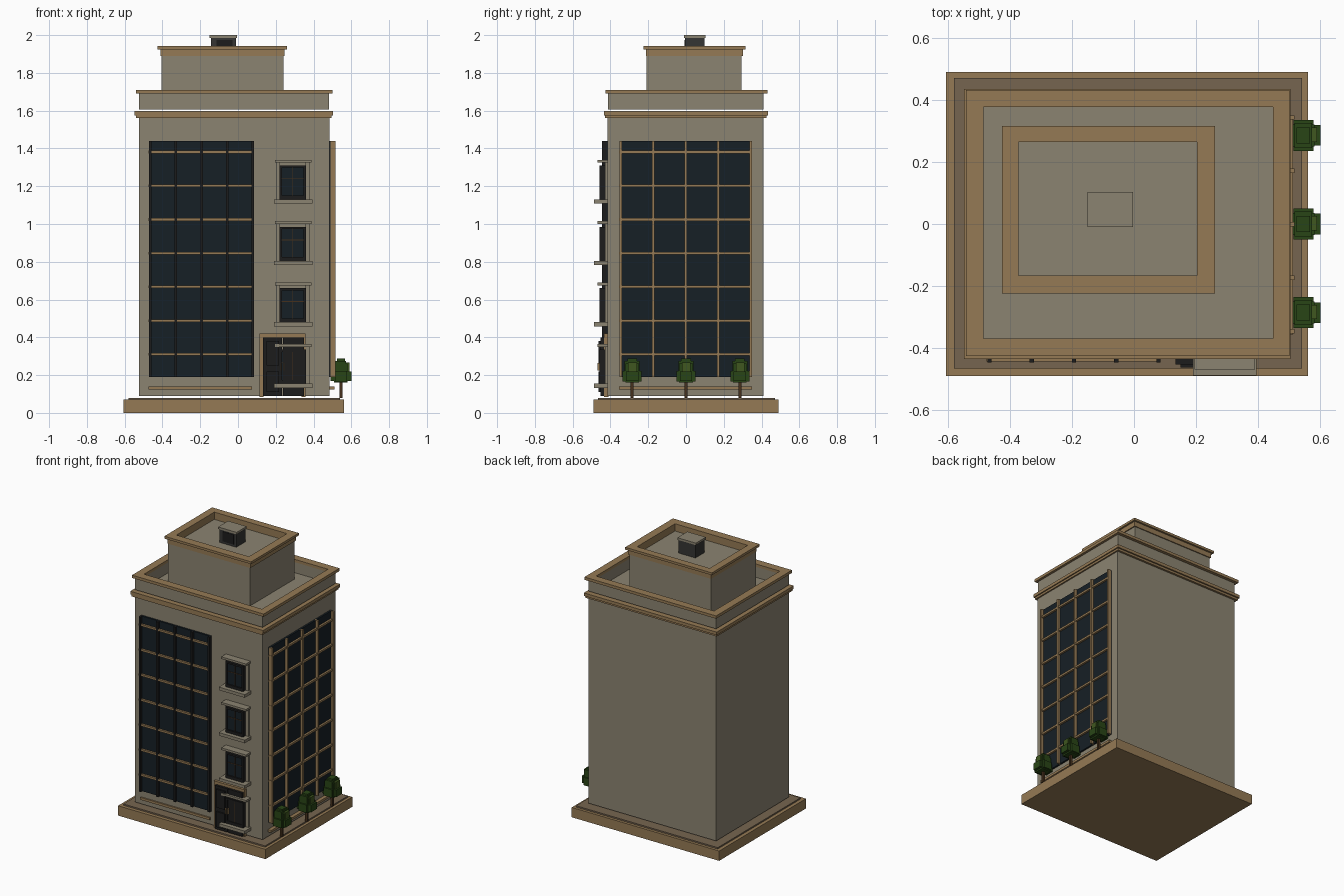
import bpy


def mat(name, r, g, b):
    m = bpy.data.materials.new(name)
    m.diffuse_color = (r, g, b, 1)
    return m


STONE = mat("stone", 0.26, 0.23, 0.165)
TAN = mat("tan_trim", 0.30, 0.195, 0.09)
PAVE = mat("paving", 0.18, 0.13, 0.08)
GLASS = mat("glass", 0.008, 0.014, 0.019)
DARK = mat("dark_metal", 0.012, 0.012, 0.012)
VENT = mat("vent_grey", 0.035, 0.035, 0.033)
BROWN = mat("brown", 0.06, 0.03, 0.012)
LEAF = mat("leaf", 0.022, 0.06, 0.008)
LEAF2 = mat("leaf_light", 0.05, 0.095, 0.014)

QUADS = [(0, 3, 2, 1), (4, 5, 6, 7), (0, 1, 5, 4), (1, 2, 6, 5), (2, 3, 7, 6), (3, 0, 4, 7)]


def make(name, verts, faces, material):
    me = bpy.data.meshes.new(name)
    me.from_pydata(verts, [], faces)
    me.materials.append(material)
    ob = bpy.data.objects.new(name, me)
    bpy.context.collection.objects.link(ob)
    return ob


def rect(x0, x1, y0, y1, z):
    return [(x0, y0, z), (x1, y0, z), (x1, y1, z), (x0, y1, z)]


def boxes(name, material, *items):
    """One object made of boxes given as x0, x1, y0, y1, z0, z1."""
    verts, faces = [], []
    for x0, x1, y0, y1, z0, z1 in items:
        n = len(verts)
        verts += rect(x0, x1, y0, y1, z0) + rect(x0, x1, y0, y1, z1)
        faces += [tuple(n + i for i in q) for q in QUADS]
    return make(name, verts, faces, material)


def ring(name, material, outer, inner, z0, z1):
    """Rectangular frame lying flat, outer and inner as x0, x1, y0, y1."""
    verts = rect(*outer, z0) + rect(*outer, z1) + rect(*inner, z0) + rect(*inner, z1)
    faces = []
    for i in range(4):
        j = (i + 1) % 4
        faces += [(i, j, j + 4, i + 4), (i + 8, i + 12, j + 12, j + 8),
                  (i + 4, j + 4, j + 12, i + 12), (i, i + 8, j + 8, j)]
    return make(name, verts, faces, material)


# Base and paving
boxes("base_slab", TAN, (-0.605, 0.56, -0.49, 0.49, 0, 0.07))
boxes("paving", PAVE, (-0.58, 0.54, -0.465, 0.47, 0.07, 0.08))

# Main block and cornice
boxes("main_block", STONE, (-0.525, 0.485, -0.415, 0.41, 0.09, 1.575))
boxes("cornice", TAN, (-0.54, 0.495, -0.43, 0.425, 1.56, 1.585),
      (-0.547, 0.503, -0.435, 0.435, 1.575, 1.597))

# Roof terrace with parapet
boxes("terrace_floor", STONE, (-0.51, 0.47, -0.40, 0.395, 1.605, 1.615))
ring("parapet", STONE, (-0.525, 0.483, -0.412, 0.41), (-0.485, 0.447, -0.368, 0.377), 1.605, 1.69)
ring("parapet_coping", TAN, (-0.54, 0.5, -0.425, 0.432), (-0.485, 0.447, -0.368, 0.377), 1.69, 1.71)

# Penthouse
boxes("penthouse", STONE, (-0.405, 0.24, -0.21, 0.295, 1.61, 1.89))
ring("penthouse_band", TAN, (-0.41, 0.247, -0.213, 0.302), (-0.372, 0.202, -0.165, 0.264), 1.89, 1.925)
ring("penthouse_coping", TAN, (-0.425, 0.26, -0.224, 0.315), (-0.372, 0.202, -0.165, 0.264), 1.925, 1.942)

# Rooftop vent
boxes("vent_body", VENT, (-0.143, -0.01, -0.005, 0.098, 1.885, 1.985))
boxes("vent_grille", DARK, (-0.115, -0.03, -0.008, 0.0, 1.905, 1.975))
boxes("vent_lid", STONE, (-0.15, -0.004, -0.01, 0.103, 1.985, 2.0))

# Curtain walls: front and right
LEVELS = [0.31 + 0.1785 * i for i in range(7)]
boxes("front_glass", GLASS, (-0.47, 0.08, -0.428, -0.41, 0.19, 1.44))
boxes("front_mullions", DARK, *[(x - 0.007, x + 0.007, -0.445, -0.42, 0.19, 1.44)
                                for x in [-0.465 + 0.136 * i for i in range(5)]])
boxes("front_transoms", TAN, *[(-0.475, 0.075, -0.442, -0.42, z - 0.007, z + 0.007) for z in LEVELS])
boxes("front_low_band", TAN, (-0.475, 0.073, -0.425, -0.41, 0.123, 0.14))

boxes("right_glass", GLASS, (0.48, 0.498, -0.35, 0.345, 0.19, 1.44))
boxes("right_mullions", TAN, *[(0.49, 0.517, y - 0.007, y + 0.007, 0.19, 1.44)
                               for y in [-0.345 + 0.172 * i for i in range(5)]])
boxes("right_transoms", TAN, *[(0.49, 0.512, -0.355, 0.35, z - 0.007, z + 0.007) for z in LEVELS])
boxes("right_low_band", TAN, (0.48, 0.51, -0.355, 0.35, 0.123, 0.14))

# Small front windows, one per floor
for i in range(4):
    z = 0.145 + 0.325 * i
    n = f"window_{i + 1}"
    boxes(n + "_surround", STONE, (0.2, 0.222, -0.428, -0.41, z, z + 0.215),
          (0.358, 0.382, -0.428, -0.41, z, z + 0.215))
    boxes(n + "_pane", GLASS, (0.225, 0.355, -0.448, -0.41, z + 0.03, z + 0.185))
    boxes(n + "_frame", DARK, (0.22, 0.232, -0.458, -0.41, z + 0.005, z + 0.19),
          (0.348, 0.36, -0.458, -0.41, z + 0.005, z + 0.19),
          (0.232, 0.348, -0.458, -0.41, z + 0.005, z + 0.03),
          (0.232, 0.348, -0.458, -0.41, z + 0.178, z + 0.19))
    boxes(n + "_bars", BROWN, (0.288, 0.292, -0.452, -0.44, z + 0.03, z + 0.18),
          (0.232, 0.348, -0.451, -0.44, z + 0.118, z + 0.122))
    boxes(n + "_lintel", STONE, (0.195, 0.39, -0.468, -0.41, z + 0.205, z + 0.22))
    boxes(n + "_sill", STONE, (0.19, 0.395, -0.488, -0.41, z - 0.012, z + 0.01))

# Double entrance door
boxes("door_frame", TAN, (0.113, 0.135, -0.435, -0.41, 0.085, 0.42),
      (0.335, 0.357, -0.435, -0.41, 0.085, 0.42), (0.135, 0.335, -0.435, -0.41, 0.4, 0.42))
boxes("door_leaves", DARK, (0.133, 0.233, -0.452, -0.41, 0.09, 0.4),
      (0.237, 0.35, -0.452, -0.41, 0.09, 0.4))
boxes("door_panels", DARK, (0.15, 0.218, -0.462, -0.44, 0.11, 0.22), (0.15, 0.218, -0.462, -0.44, 0.25, 0.38))
boxes("door_handles", TAN, (0.224, 0.23, -0.468, -0.44, 0.225, 0.265),
      (0.24, 0.246, -0.468, -0.44, 0.225, 0.265))

# Row of blocky trees along the right side
for i, y in enumerate((-0.285, 0, 0.285)):
    n = f"tree_{i + 1}"
    x = 0.545

    def block(dx, dy, z0, z1, ox=0, oy=0):
        return (x + ox - dx, x + ox + dx, y + oy - dy, y + oy + dy, z0, z1)

    boxes(n + "_trunk", BROWN, block(0.008, 0.008, 0.08, 0.19))
    boxes(n + "_foliage", LEAF, block(0.036, 0.036, 0.16, 0.262), block(0.028, 0.04, 0.18, 0.275),
          block(0.022, 0.026, 0.2, 0.287), block(0.055, 0.033, 0.17, 0.22),
          block(0.032, 0.05, 0.166, 0.222))
    boxes(n + "_highlight", LEAF2, block(0.022, 0.023, 0.2, 0.268, 0.022, 0.002))
